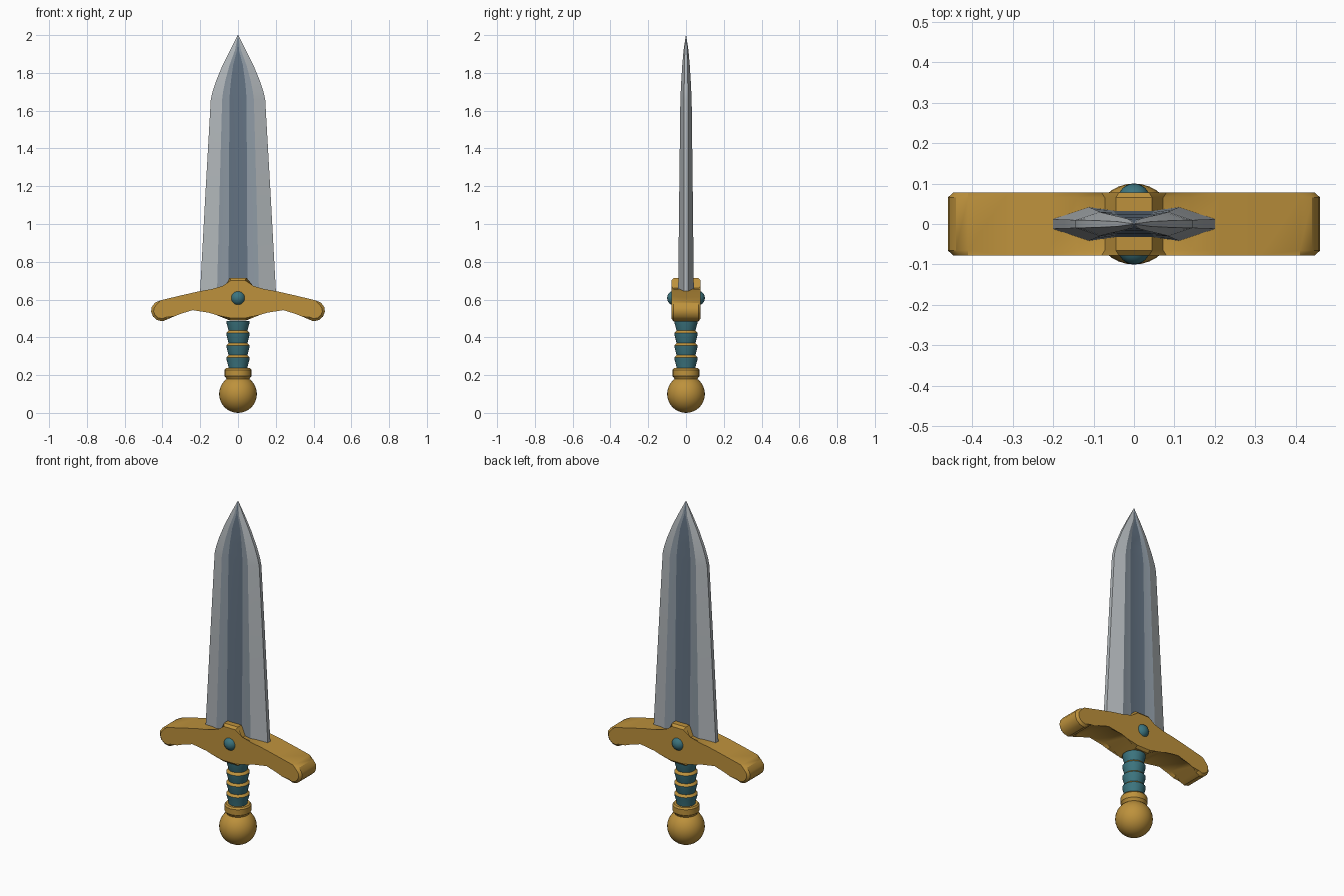
import bpy, bmesh, math

if "Cube" in bpy.data.objects:
    bpy.data.objects.remove(bpy.data.objects["Cube"])


def material(name, rgb):
    m = bpy.data.materials.new(name)
    m.diffuse_color = (*rgb, 1)
    m.use_nodes = True
    m.node_tree.nodes["Principled BSDF"].inputs["Base Color"].default_value = m.diffuse_color
    return m


GOLD = material("gold", (0.51, 0.285, 0.045))
TEAL = material("teal", (0.045, 0.175, 0.21))
SILVER = material("silver", (0.44, 0.47, 0.49))
STEEL = material("steel", (0.27, 0.32, 0.37))
DARK = material("dark steel", (0.125, 0.17, 0.225))


def make_object(name, bm, mats, angle=30):
    bmesh.ops.recalc_face_normals(bm, faces=bm.faces)
    mesh = bpy.data.meshes.new(name)
    bm.to_mesh(mesh)
    bm.free()
    for m in mats:
        mesh.materials.append(m)
    ob = bpy.data.objects.new(name, mesh)
    bpy.context.collection.objects.link(ob)
    bpy.ops.object.select_all(action="DESELECT")
    bpy.context.view_layer.objects.active = ob
    ob.select_set(True)
    bpy.ops.object.shade_smooth_by_angle(angle=math.radians(angle))
    return ob


def loft(bm, rings, colours):
    """Skin closed rings; colours(row, column) gives the material index."""
    rows = [[bm.verts.new(p) for p in ring] for ring in rings]
    n = len(rows[0])
    for r in range(len(rows) - 1):
        for c in range(n):
            d = (c + 1) % n
            f = bm.faces.new((rows[r][c], rows[r][d], rows[r + 1][d], rows[r + 1][c]))
            f.material_index = colours(r, c)
    bm.faces.new(rows[0])
    bm.faces.new(rows[-1])


def lathe(name, profile, mats, colours, n=24):
    bm = bmesh.new()
    rings = [[(r * math.cos(2 * math.pi * i / n), r * math.sin(2 * math.pi * i / n), z)
              for i in range(n)] for r, z in profile]
    loft(bm, rings, lambda row, col: colours(row))
    return make_object(name, bm, mats)


def ball(name, mat, radius, centre, u=32, v=16):
    bm = bmesh.new()
    bmesh.ops.create_uvsphere(bm, u_segments=u, v_segments=v, radius=radius)
    bmesh.ops.translate(bm, verts=bm.verts, vec=centre)
    return make_object(name, bm, [mat], 60)


# Blade: hollowed cross-section, columns coloured edge / hollow side / hollow floor
# station: z, edge x, ridge x, hollow floor x, ridge depth, edge depth
stations = [
    (0.60, 0.203, 0.112, 0.050, 0.042, 0.012),
    (1.15, 0.173, 0.098, 0.048, 0.036, 0.011),
    (1.66, 0.144, 0.084, 0.045, 0.030, 0.010),
    (1.70, 0.135, 0.079, 0.043, 0.028, 0.010),
    (1.76, 0.115, 0.067, 0.037, 0.025, 0.009),
    (1.84, 0.082, 0.045, 0.026, 0.020, 0.008),
    (1.92, 0.042, 0.016, 0.005, 0.013, 0.006),
    (2.00, 0.001, 0.0006, 0.0003, 0.0006, 0.0004),
]
rings = []
for z, e, r, f, h, t in stations:
    right = [(e, t), (r, h), (f, h * 0.8)]
    back = right + [(-x, y) for x, y in reversed(right)]
    rings.append([(x, y, z) for x, y in back] + [(-x, -y, z) for x, y in back])
bm = bmesh.new()
loft(bm, rings, lambda row, col: (0, 1, 2, 1, 0, 0)[col % 6])
make_object("blade", bm, [SILVER, STEEL, DARK], 10)

# Guard: mirrored outline, extruded front to back with chamfered rims
half = [(0.045, 0.715), (0.072, 0.66), (0.14, 0.655), (0.21, 0.643), (0.31, 0.62),
        (0.41, 0.596), (0.44, 0.583), (0.457, 0.56), (0.46, 0.535), (0.45, 0.51),
        (0.43, 0.492), (0.40, 0.485), (0.375, 0.495), (0.345, 0.522), (0.31, 0.536),
        (0.24, 0.544), (0.15, 0.543), (0.11, 0.53), (0.045, 0.49)]
outline = half + [(-x, z) for x, z in reversed(half)]
bm = bmesh.new()
loft(bm, [[(x, y, z) for x, z in outline] for y in (-0.078, 0.078)], lambda r, c: 0)
rim = [e for e in bm.edges if abs(e.verts[0].co.y - e.verts[1].co.y) < 0.001]
bmesh.ops.bevel(bm, geom=rim, offset=0.013, segments=1, affect="EDGES")
make_object("guard", bm, [GOLD])

# Gems on both faces of the guard
for side, label in ((-1, "front"), (1, "back")):
    ball(label + "_gem", TEAL, 0.04, (0, side * 0.06, 0.608), 24, 12)

# Grip: four tapering wraps, each with a gold upper ledge
grip = []
for top in (0.487, 0.422, 0.358, 0.294):
    grip += [(0.062, top), (0.061, top - 0.01), (0.050, top - 0.052)]
grip.append((0.050, 0.225))
lathe("grip", grip, [TEAL, GOLD], lambda row: 1 if row % 3 == 2 and row < 11 else 0)

# Collar and pommel
lathe("collar", [(0.055, 0.16), (0.063, 0.185), (0.071, 0.195), (0.071, 0.228), (0.064, 0.237)],
      [GOLD], lambda row: 0)
ball("pommel", GOLD, 0.1, (0, 0, 0.1))
